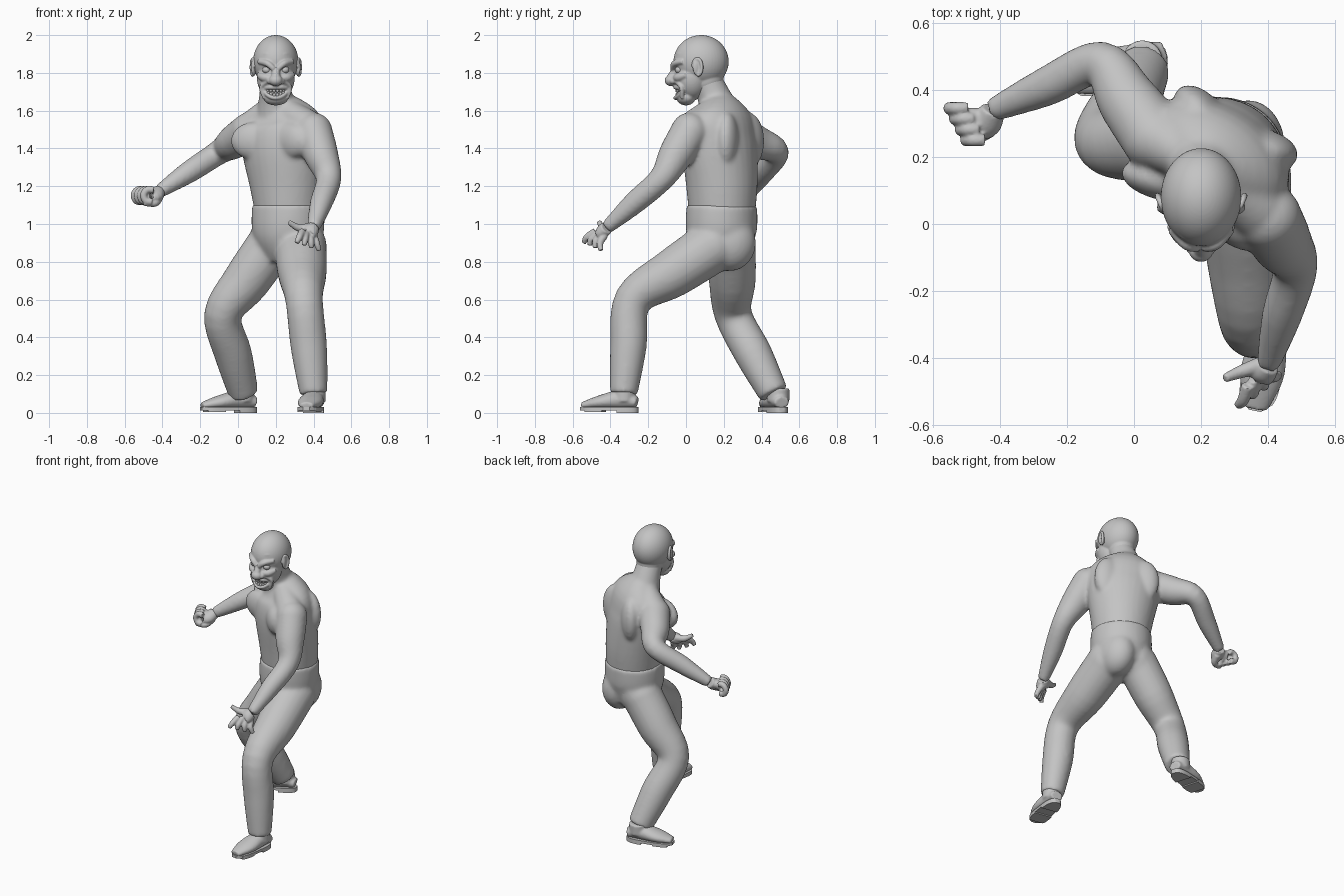
import bpy, bmesh, math
from mathutils import Vector, Matrix

if "Cube" in bpy.data.objects:
    bpy.data.objects.remove(bpy.data.objects["Cube"])

clay = bpy.data.materials.new("plain grey")
clay.use_nodes = True
grey = (.55, .55, .55, 1)
clay.diffuse_color = grey
clay.node_tree.nodes["Principled BSDF"].inputs["Base Color"].default_value = grey

# The torso is twisted: its own left, its own front, and the matching turn
turn = math.radians(-30)
torso_left = Vector((math.cos(turn), math.sin(turn), 0))
torso_front = Vector((math.sin(turn), -math.cos(turn), 0))
up = Vector((0, 0, 1))
across_x = Vector((1, 0, 0))
head_x = .2


def spline(keys, steps=5):
    """Smooth curve through key tuples."""
    keys = [Vector(key) for key in keys]
    keys = [keys[0], *keys, keys[-1]]
    curve = []
    for before, start, end, after in zip(keys, keys[1:], keys[2:], keys[3:]):
        slope_in, slope_out = (end - before) / 2, (after - start) / 2
        for step in range(steps):
            t = step / steps
            ease = t * t * (3 - 2 * t)
            curve.append(start.lerp(end, ease) + slope_in * t * (1 - t)**2 - slope_out * t * t * (1 - t))
    return curve + [keys[-1]]


def tube(bm, keys, side=across_x, sides=20):
    """Loft through keys of x, y, z, half width and, where it differs, half depth."""
    curve = spline([(*key, key[-1]) if len(key) < 5 else key for key in keys])
    centres = [Vector(point[:3]) for point in curve]
    last = len(curve) - 1
    rings = []
    for i, point in enumerate(curve):
        along = (centres[min(i + 1, last)] - centres[max(i - 1, 0)]).normalized()
        wide = (side - along * side.dot(along)).normalized()
        deep = along.cross(wide)
        angles = [math.tau * j / sides for j in range(sides)]
        rings.append([bm.verts.new(centres[i] + wide * point[3] * math.cos(a) + deep * point[4] * math.sin(a))
                      for a in angles])
    for ring, following in zip(rings, rings[1:]):
        for j in range(sides):
            bm.faces.new((ring[j - 1], ring[j], following[j], following[j - 1]))
    bm.faces.new(rings[0])
    bm.faces.new(rings[-1])


def limb(bm, joints, bulge, side=across_x):
    """Straight segments between joints, each swelling in its middle, from a rounded root."""
    joints = [Vector(joint) for joint in joints]
    keys = [joints[0]]
    for start, end in zip(joints, joints[1:]):
        middle = start.lerp(end, .5)
        middle[3] += bulge
        keys += [middle, end]
    tube(bm, [tuple(key) for key in keys], side)
    root = joints[0]
    blob(bm, root[:3], [root[3]] * 3)


def blob(bm, centre, size, yaw=0.0):
    matrix = Matrix.Translation(centre) @ Matrix.Rotation(yaw, 4, 'Z') @ Matrix.Diagonal((*size, 1))
    bmesh.ops.create_uvsphere(bm, u_segments=48, v_segments=32, radius=1, matrix=matrix)


def finish(name, bm, voxel=0.0, smoothing=0):
    """Turn the mesh into an object, fusing its pieces where a voxel size is given."""
    bmesh.ops.recalc_face_normals(bm, faces=bm.faces)
    mesh = bpy.data.meshes.new(name)
    bm.to_mesh(mesh)
    bm.free()
    mesh.materials.append(clay)
    part = bpy.data.objects.new(name, mesh)
    bpy.context.collection.objects.link(part)
    for other in bpy.context.selected_objects:
        other.select_set(False)
    part.select_set(True)
    bpy.context.view_layer.objects.active = part
    if voxel:
        fuse = part.modifiers.new("fuse", 'REMESH')
        fuse.mode = 'VOXEL'
        fuse.voxel_size = voxel
        fuse.use_smooth_shade = True
        soften = part.modifiers.new("soften", 'SMOOTH')
        soften.iterations = smoothing
        bpy.ops.object.shade_smooth()
    else:
        bpy.ops.object.shade_smooth_by_angle(angle=math.radians(40))


# Joints with their radii
right_shoulder, right_elbow, right_wrist = (.06, .26, 1.49, .1), (-.1, .48, 1.38, .066), (-.42, .34, 1.17, .036)
left_shoulder, left_elbow, left_wrist = (.4, .02, 1.49, .1), (.48, -.13, 1.24, .068), (.4, -.42, .98, .036)
right_hip, right_knee, right_ankle = (.17, .24, .88, .13), (-.08, .25, .52, .1), (.03, .465, .1, .08)
left_hip, left_knee, left_ankle = (.33, .14, .88, .14), (.35, -.28, .6, .1), (.4, -.33, .1, .074)

# Bare torso, neck and both arms
bm = bmesh.new()
tube(bm, [(.27, .19, 1, .17, .17), (.26, .19, 1.2, .2, .185), (.24, .18, 1.42, .235, .185),
          (.23, .19, 1.55, .22, .15), (.2, .17, 1.66, .09, .08)], torso_left, 32)
tube(bm, [(.21, .19, 1.55, .12), (.2, .15, 1.67, .09), (.2, .1, 1.78, .08)])
chest = Vector((.24, .18, 1.44))
nape = Vector((.2, .18, 1.64))
for sign, shoulder in ((-1, right_shoulder), (1, left_shoulder)):
    outward = torso_left * sign * .11
    blob(bm, chest + outward + torso_front * .12, (.125, .06, .1), turn - sign * .3)     # pectoral
    blob(bm, chest + outward - torso_front * .11, (.1, .06, .15), turn + sign * .3)      # shoulder blade
    tube(bm, [(*nape, .06), (*nape.lerp(Vector(shoulder[:3]), .8), .09)])                # trapezius
limb(bm, [right_shoulder, right_elbow, right_wrist], .008, up)
limb(bm, [left_shoulder, left_elbow, left_wrist], .008)
finish("torso_and_arms", bm, .011, 10)

# Trousers: hips, seat and two legs
bm = bmesh.new()
tube(bm, [(.265, .19, 1.1, .193, .186), (.265, .19, .95, .19, .185), (.27, .21, .82, .13, .14)], torso_left, 32)
limb(bm, [right_hip, right_knee, right_ankle], .01)
limb(bm, [left_hip, left_knee, left_ankle], .01)
for x in (.2, .34):
    blob(bm, (x, .23, .9), (.11, .14, .15))
finish("trousers", bm, .011, 14)

# Right fist: four fingers curled round a circle, closed by the thumb
bm = bmesh.new()
grip = Vector((-.495, .3, 1.15))
tube(bm, [right_wrist, (*(grip + across_x * .05), .05, .036), (*grip, .05, .034)])
for finger in range(4):
    knuckle = grip + Vector((-.02, .045, 0)).lerp(Vector((.03, -.05, 0)), finger / 3)
    curl = [knuckle + Vector((math.cos(a), 0, math.sin(a))) * .035 for a in (1, 2, 3, 4, 5)]
    tube(bm, [(*point, .019) for point in curl], Vector((0, 1, 0)), 12)
tube(bm, [(-.42, .32, 1.14, .024), (-.44, .27, 1.11, .02), (-.5, .25, 1.11, .014)], up, 12)
finish("right_fist", bm, .005, 5)

# Left hand: open, with fanned fingers
bm = bmesh.new()
first_root, last_root = Vector((.4, -.43, .94)), Vector((.34, -.48, .96))
first_tip, last_tip = Vector((.43, -.45, .86)), Vector((.31, -.54, .9))
palm = first_root.lerp(last_root, .5)
tube(bm, [left_wrist, (*palm.lerp(Vector(left_wrist[:3]), .4), .045, .036), (*palm, .045, .028)])
for finger in range(4):
    root, tip = first_root.lerp(last_root, finger / 3), first_tip.lerp(last_tip, finger / 3)
    knuckle = root.lerp(tip, .5) + Vector((0, -.015, 0))
    tube(bm, [(*root, .02), (*knuckle, .018), (*tip, .013)], torso_left, 12)
tube(bm, [(.38, -.42, .98, .026), (.32, -.44, .98, .02), (.27, -.46, 1.01, .013)], up, 12)
finish("left_hand", bm, .005, 3)


# Shoes: a soft upper on a sole with a raised heel
def shoe(name, heel, toe):
    heel, toe = Vector(heel), Vector(toe)
    length = toe - heel
    across = length.cross(up).normalized()
    bm = bmesh.new()
    profile = [(.03, .055, .04, .03), (.3, .07, .055, .05), (.65, .056, .066, .038), (.97, .038, .036, .018)]
    tube(bm, [(*(heel + length * f + up * z), wide, high) for f, z, wide, high in profile], across)
    ankle = heel + length * .25
    tube(bm, [(*(ankle + up * .06), .06), (*(ankle + up * .13), .06)])
    finish(name + "_upper", bm, .007, 4)
    for part, start, end, bottom in (("sole", .01, .99, .012), ("heel", .01, .35, 0), ("ball", .6, .9, .005)):
        bm = bmesh.new()
        edges = ([], [])
        for step in range(13):
            f = start + (end - start) * step / 12
            half = (.05 + .015 * f) * math.sqrt(1 - (2 * f - 1)**4)
            for sign, edge in zip((-1, 1), edges):
                edge.append(bm.verts.new(heel + length * f + across * half * sign + up * bottom))
        slab = bm.faces.new(edges[0] + edges[1][::-1])
        grown = bmesh.ops.extrude_face_region(bm, geom=[slab])["geom"]
        top = [item for item in grown if isinstance(item, bmesh.types.BMVert)]
        bmesh.ops.translate(bm, vec=up * (.03 - bottom), verts=top)
        finish(name + "_" + part, bm)


shoe("left_shoe", (.42, -.25, 0), (.36, -.56, 0))
shoe("right_shoe", (.1, .51, 0), (-.2, .42, 0))

# Bald head: skull, face, jaw and chin, then a bulbous nose
bm = bmesh.new()
blob(bm, (head_x, .08, 1.86), (.12, .146, .14))
blob(bm, (head_x, .03, 1.775), (.1, .095, .12))
blob(bm, (head_x, .11, 1.77), (.085, .09, .1))
blob(bm, (head_x, 0, 1.668), (.066, .05, .04))
blob(bm, (head_x, -.08, 1.76), (.036, .033, .03))
tube(bm, [(head_x, -.05, 1.83, .018), (head_x, -.075, 1.78, .024)])


def mouth_point(angle, size):
    """A grinning oval wrapped round the face."""
    reach = math.cos(angle)
    return Vector((head_x + .062 * reach, .035 * reach**2 - .056, 1.695 + .028 * size * math.sin(angle)
                   + .015 * reach**2))


# Mirrored facial folds
for sign in (-1, 1):
    folds = {
        "brow": [(.01, -.07, 1.82, .014), (.045, -.06, 1.85, .017), (.09, -.015, 1.86, .013)],
        "cheek": [(.02, -.06, 1.775, .012), (.06, -.04, 1.775, .022), (.09, 0, 1.79, .015)],
        "smile line": [(.035, -.06, 1.76, .01), (.075, -.025, 1.725, .012), (.06, -.02, 1.665, .01)],
        "forehead": [(0, -.055, 1.885, .007), (.05, -.04, 1.9, .007), (.09, 0, 1.895, .005)],
    }
    for keys in folds.values():
        tube(bm, [(head_x + sign * x, y, z, radius) for x, y, z, radius in keys])
    blob(bm, (head_x + sign * .03, -.068, 1.757), (.017, .02, .017))
lips = [mouth_point(math.tau * step / 16, 1) for step in range(17)]
tube(bm, [(*point, .011) for point in lips], Vector((0, 1, 0)), 12)
finish("head", bm, .005, 3)

# Ears with a curled rim, and eyes
for sign, name in ((-1, "right"), (1, "left")):
    bm = bmesh.new()
    centre = Vector((head_x + sign * .116, .06, 1.83))
    blob(bm, centre, (.013, .026, .045), sign * .35)
    rim = []
    for step in range(7):
        angle = math.pi * (1 - step / 4)
        back = math.cos(angle)
        rim.append((*(centre + Vector((sign * (.004 + .01 * back), .024 * back, .045 * math.sin(angle)))), .009))
    tube(bm, rim)
    finish(name + "_ear", bm, .005, 2)
    bm = bmesh.new()
    blob(bm, (head_x + sign * .047, -.036, 1.816), (.024, .022, .02))
    finish(name + "_eye", bm)

# Two rows of bared teeth
bm = bmesh.new()
for row in (-1, 1):
    for tooth in range(8):
        angle = math.pi * (tooth + 2) / 11
        blob(bm, mouth_point(angle, row * .45) + Vector((0, .006, 0)), (.008, .007, .012))
finish("teeth", bm)
